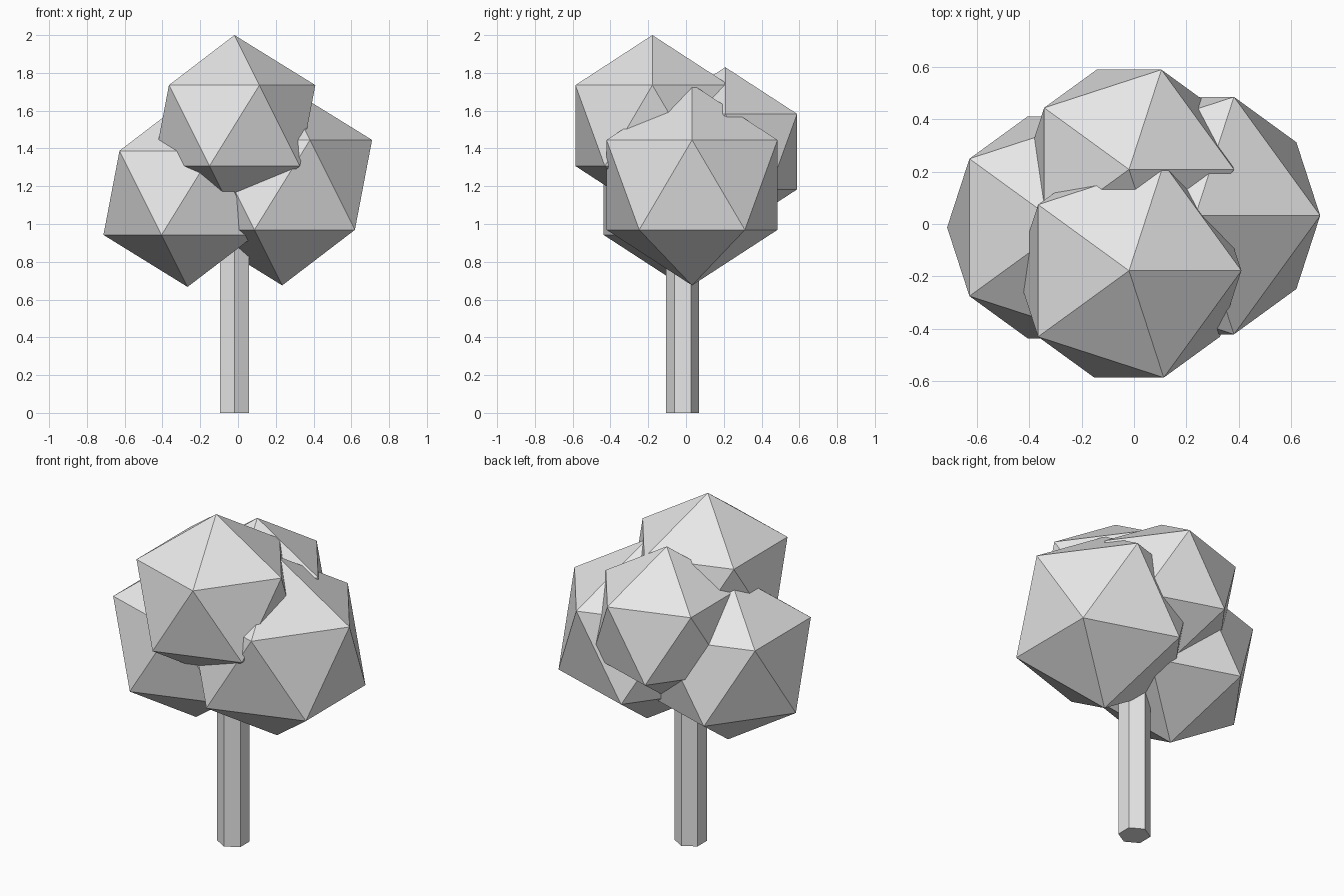
import bpy

# Remove the default cube only
cube = bpy.data.objects.get("Cube")
if cube:
    bpy.data.objects.remove(cube, do_unlink=True)


def make_material(name, color):
    mat = bpy.data.materials.new(name)
    mat.use_nodes = True
    mat.diffuse_color = color
    mat.node_tree.nodes["Principled BSDF"].inputs["Base Color"].default_value = color
    return mat


grey = make_material("plain_grey", (0.8, 0.8, 0.8, 1))


def finish(name):
    obj = bpy.context.object
    obj.name = name
    obj.data.name = name
    obj.data.materials.append(grey)
    return obj


# Hexagonal trunk, its top buried in the foliage
trunk_top = 1.1
bpy.ops.mesh.primitive_cylinder_add(
    vertices=6, radius=0.088, depth=trunk_top,
    location=(-0.018, -0.018, trunk_top / 2))
finish("trunk")

# Foliage: four overlapping low-poly clumps (name, centre, radius)
clumps = [
    ("foliage_top", (-0.019, -0.178, 1.521), 0.479),
    ("foliage_back", (-0.019, 0.208, 1.383), 0.447),
    ("foliage_right", (-0.267, -0.013, 1.165), 0.498),
    ("foliage_left", (0.234, 0.032, 1.207), 0.532),
]
for name, centre, radius in clumps:
    bpy.ops.mesh.primitive_ico_sphere_add(subdivisions=1, radius=radius, location=centre)
    finish(name)
